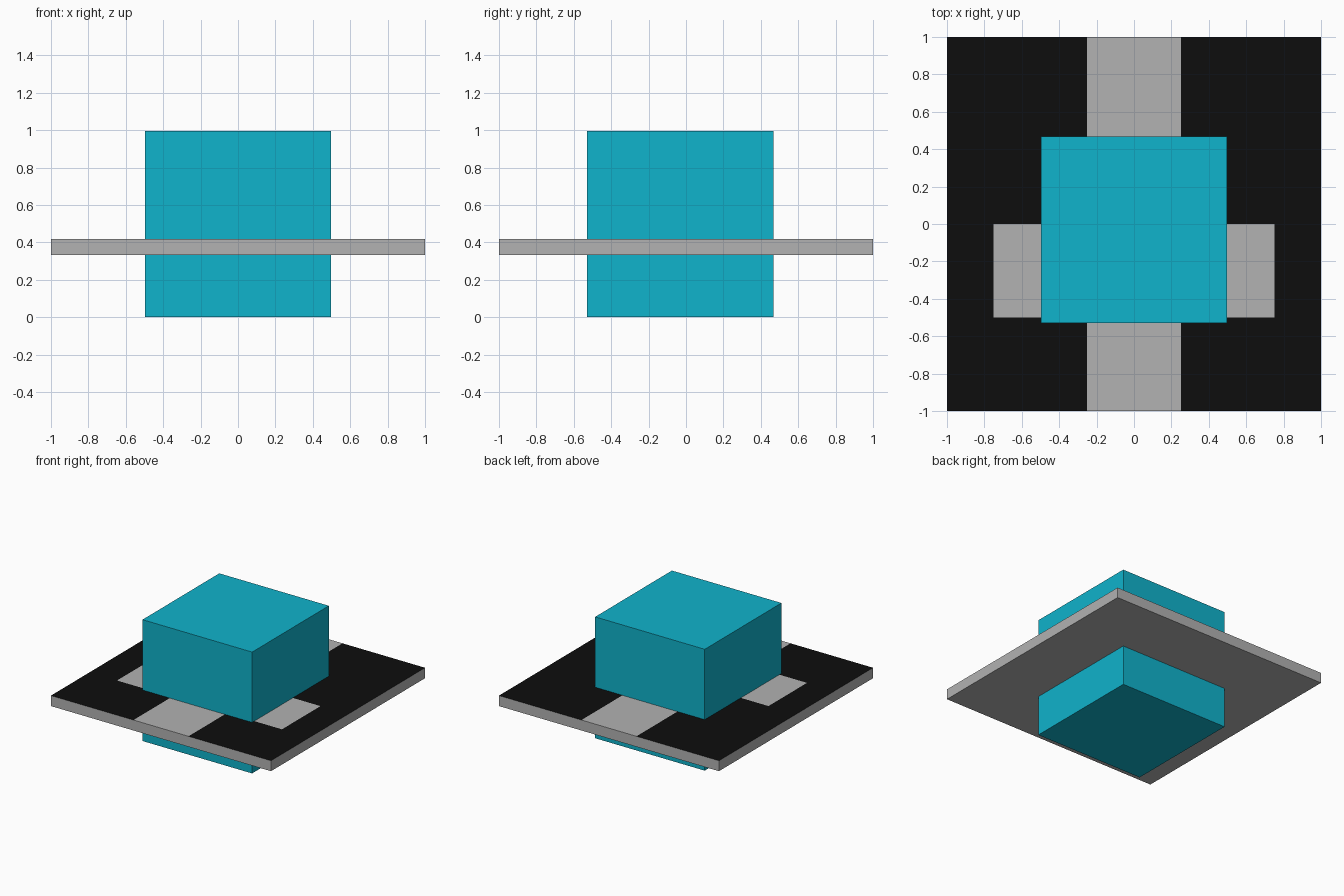
import bpy, bmesh
from mathutils import Matrix, Vector

if "Cube" in bpy.data.objects:
    bpy.data.objects.remove(bpy.data.objects["Cube"])


def material(name, rgb):
    m = bpy.data.materials.new(name)
    m.diffuse_color = (*rgb, 1)
    m.use_nodes = True
    m.node_tree.nodes["Principled BSDF"].inputs["Base Color"].default_value = m.diffuse_color
    return m


def box(name, lo, hi, mats, cuts=(), rule=None):
    """Box between two corners, sliced by planes (axis, position), coloured by rule."""
    lo, hi = Vector(lo), Vector(hi)
    bm = bmesh.new()
    bmesh.ops.create_cube(bm, size=1, matrix=Matrix.Translation((lo + hi) / 2) @ Matrix.Diagonal((*(hi - lo), 1)))
    for axis, pos in cuts:
        n = Vector((0, 0, 0))
        n[axis] = 1
        bmesh.ops.bisect_plane(bm, geom=bm.verts[:] + bm.edges[:] + bm.faces[:],
                               plane_co=n * pos, plane_no=n)
    bm.normal_update()
    if rule:
        for f in bm.faces:
            f.material_index = rule(f.calc_center_median(), f.normal)
    me = bpy.data.meshes.new(name)
    bm.to_mesh(me)
    bm.free()
    for m in mats:
        me.materials.append(m)
    ob = bpy.data.objects.new(name, me)
    bpy.context.collection.objects.link(ob)
    return ob


cyan = material("cyan", (0.005, 0.451, 0.604))
grey = material("grey", (0.445, 0.445, 0.445))
black = material("black", (0.004, 0.004, 0.004))


# Top of the slab is black, except a central band and a patch on each side
def slab_colour(c, n):
    band = abs(c.x) < 0.25
    patch = abs(c.x) < 0.75 and -0.5 < c.y < 0
    return 1 if n.z > 0.5 and not (band or patch) else 0


box("slab", (-1, -1, 0.333), (1, 1, 0.419), [grey, black],
    cuts=[(0, -0.75), (0, -0.25), (0, 0.25), (0, 0.75), (1, -0.5), (1, 0)],
    rule=slab_colour)

# Block passing through the slab, slightly towards the front
box("block", (-0.498, -0.528, 0), (0.498, 0.468, 0.997), [cyan])
